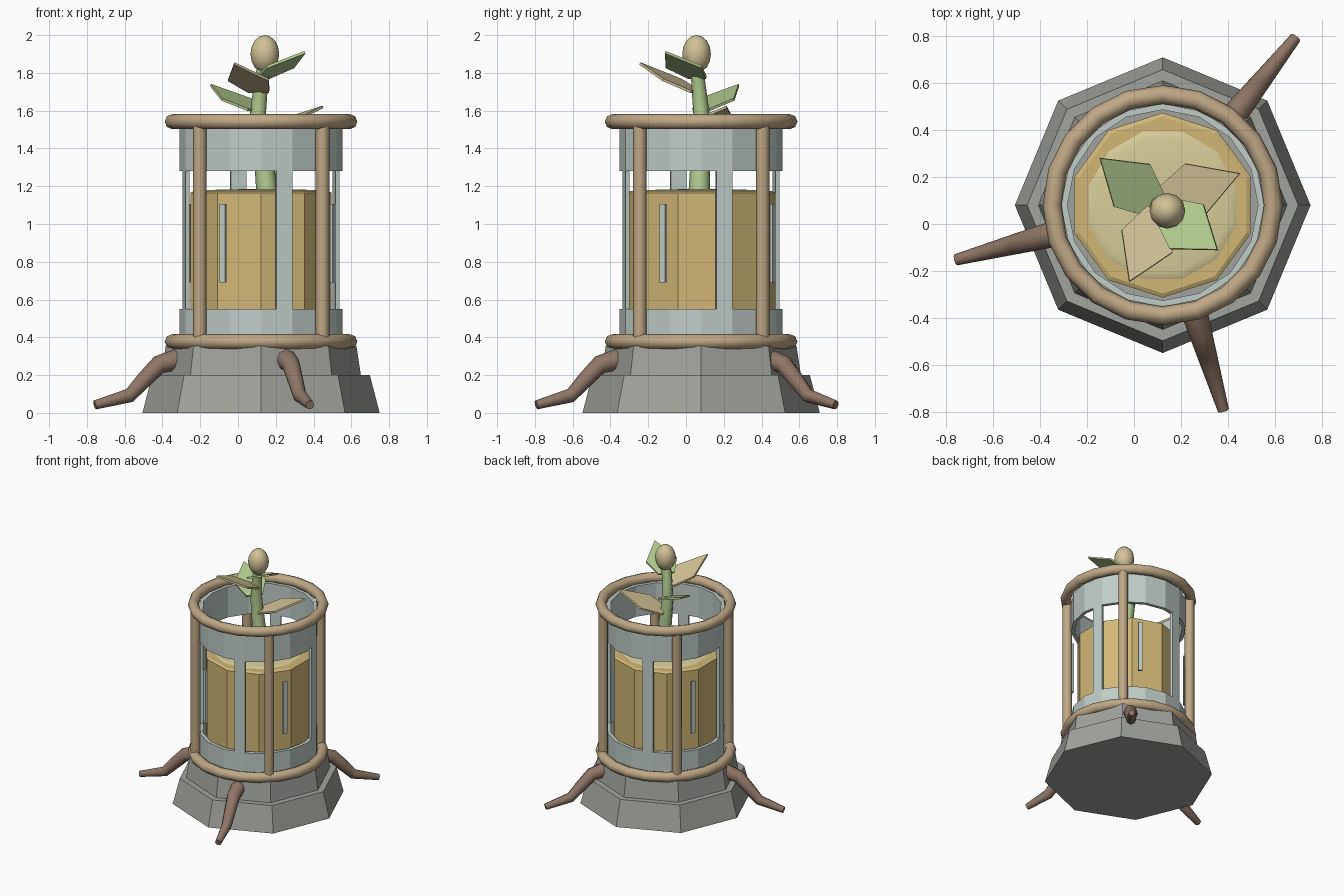
import bpy, bmesh, math
from mathutils import Vector

if "Cube" in bpy.data.objects:
    bpy.data.objects.remove(bpy.data.objects["Cube"])

CX, CY = 0.122, 0.08  # planter axis


def material(name, rgb):
    m = bpy.data.materials.new(name)
    m.use_nodes = True
    c = [(v / 255) ** 2.2 for v in rgb] + [1]
    m.diffuse_color = c
    m.node_tree.nodes["Principled BSDF"].inputs["Base Color"].default_value = c
    return m


STONE = material("grey stone", (160, 162, 156))
METAL = material("pale metal", (190, 204, 199))
WOOD = material("golden wood", (208, 182, 118))
SOIL = material("cream soil", (214, 203, 152))
FRAME = material("tan frame", (190, 166, 132))
ROOT = material("brown root", (142, 117, 102))
GREEN = material("leaf green", (176, 202, 142))
CREAM = material("cream petal", (208, 192, 148))


def polar(r, angle, z):
    return Vector((CX + r * math.cos(angle), CY + r * math.sin(angle), z))


def finish(name, bm, mat, smooth=None):
    bmesh.ops.recalc_face_normals(bm, faces=bm.faces)
    mesh = bpy.data.meshes.new(name)
    bm.to_mesh(mesh)
    bm.free()
    mesh.materials.append(mat)
    ob = bpy.data.objects.new(name, mesh)
    bpy.context.collection.objects.link(ob)
    if smooth:
        bpy.ops.object.select_all(action="DESELECT")
        ob.select_set(True)
        bpy.context.view_layer.objects.active = ob
        bpy.ops.object.shade_smooth_by_angle(angle=math.radians(smooth))
    return ob


def loft(bm, rings, closed=False, caps=True):
    """Skin a list of point rings."""
    loops = [[bm.verts.new(p) for p in ring] for ring in rings]
    pairs = list(zip(loops, loops[1:])) + ([(loops[-1], loops[0])] if closed else [])
    for a, b in pairs:
        for i in range(len(a)):
            j = (i + 1) % len(a)
            bm.faces.new((a[i], a[j], b[j], b[i]))
    if caps and not closed:
        bm.faces.new(loops[0])
        bm.faces.new(loops[-1])


def lathe(name, profile, sides, mat, turn=0.0, closed=False, smooth=None):
    bm = bmesh.new()
    loft(bm, [[polar(r, turn + math.tau * i / sides, z) for i in range(sides)]
              for r, z in profile], closed)
    return finish(name, bm, mat, smooth)


def tube(name, points, radii, mat, sides=8):
    """Tapered tube along a path."""
    bm = bmesh.new()
    pts = [Vector(p) for p in points]
    rings = []
    for i, p in enumerate(pts):
        d = (pts[min(i + 1, len(pts) - 1)] - pts[max(i - 1, 0)]).normalized()
        u = d.orthogonal() if abs(d.z) > 0.95 else d.cross(Vector((0, 0, 1)))
        u.normalize()
        v = d.cross(u)
        rings.append([p + radii[i] * (u * math.cos(a) + v * math.sin(a))
                      for a in (math.tau * k / sides for k in range(sides))])
    loft(bm, rings)
    return finish(name, bm, mat, 50)


def wall_strip(name, a, b, thick, z0, z1, mat):
    """Upright plate between two plan points, thickened inwards."""
    bm = bmesh.new()
    inward = (polar(0, 0, 0) - (a + b) / 2)
    inward.z = 0
    inward = inward.normalized() * thick
    plan = [a, b, b + inward, a + inward]
    loft(bm, [[Vector((p.x, p.y, z)) for p in plan] for z in (z0, z1)])
    return finish(name, bm, mat)


# Stepped octagonal base
lathe("base_lower", [(0.628, 0), (0.576, 0.2)], 8, STONE)
lathe("base_upper", [(0.53, 0.19), (0.505, 0.355)], 8, STONE)

# Inner pot and planting surface
lathe("inner_pot", [(0.393, 0.34), (0.393, 1.165), (0.375, 1.174)], 10, WOOD, math.pi / 2)
lathe("soil", [(0.347, 1.16), (0.335, 1.172), (0.29, 1.18), (0.2, 1.183), (0.05, 1.185)],
      12, SOIL, math.pi / 12, smooth=60)

# Metal shell: two bands joined by four half-face bars and four slim slats
OUT, INN = 0.432, 0.405
for name, z0, z1 in (("lower_band", 0.345, 0.55), ("upper_band", 1.28, 1.525)):
    lathe(name, [(OUT, z0), (OUT, z1), (INN, z1), (INN, z0)], 16, METAL, closed=True)
for k in range(4):
    q = k * math.pi / 2
    corner = polar(OUT, q + math.pi / 8, 0)
    middle = (polar(OUT, q, 0) + corner) / 2
    wall_strip(f"shell_bar_{k + 1}", middle, corner, 0.022, 0.54, 1.29, METAL)
    a = q - math.radians(28)
    wall_strip(f"shell_slat_{k + 1}", polar(0.438, a - 0.038, 0), polar(0.438, a + 0.038, 0),
               0.016, 0.69, 1.105, METAL)
    # Corner posts
    p = q + math.pi / 4
    tube(f"post_{k + 1}", [polar(0.46, p, 0.39), polar(0.46, p, 1.53)], [0.036] * 2, FRAME)

# Frame rings
for name, z in (("lower_ring", 0.377), ("upper_ring", 1.542)):
    section = [(0.47 + 0.04 * math.cos(t), z + 0.04 * math.sin(t))
               for t in (math.tau * i / 8 for i in range(8))]
    lathe(name, section, 20, FRAME, closed=True, smooth=60)

# Roots creeping down the base
ROOT_PATH = [(0.45, 0.285, 0.057), (0.56, 0.255, 0.05), (0.64, 0.175, 0.044),
             (0.72, 0.092, 0.038), (0.91, 0.042, 0.024)]
for k, a in enumerate((0.9, 3.4, 5.0)):
    tube(f"root_{k + 1}", [polar(r, a, z) for r, z, _ in ROOT_PATH],
         [w for _, _, w in ROOT_PATH], ROOT)

# Stem and bud
tube("stem", [(0.156, 0.07, 1.15), (0.135, 0.075, 1.35), (0.105, 0.082, 1.58),
              (0.122, 0.065, 1.75), (0.14, 0.056, 1.86)],
     [0.058, 0.05, 0.043, 0.037, 0.033], GREEN)
bm = bmesh.new()
bmesh.ops.create_uvsphere(bm, u_segments=12, v_segments=8, radius=1)
for v in bm.verts:
    v.co = Vector((0.142 + v.co.x * 0.076, 0.056 + v.co.y * 0.076, 1.9 + v.co.z * 0.1))
finish("bud", bm, CREAM, 60)


# Leaves: thin kites with a blunt base
def leaf(name, base, tip, mat):
    base, tip = Vector(base), Vector(tip)
    along = tip - base
    side = along.cross(Vector((0, 0, 1))).normalized()
    lift = side.cross(along).normalized() * 0.007
    plan = [base - side * 0.06, base + along * 0.42 - side * 0.118, tip,
            base + along * 0.42 + side * 0.118, base + side * 0.06]
    bm = bmesh.new()
    loft(bm, [[p + lift * s for p in plan] for s in (-1, 1)])
    finish(name, bm, mat)


leaf("leaf_low_right", (0.12, 0.095, 1.49), (0.45, 0.215, 1.62), CREAM)
leaf("leaf_low_left", (0.09, 0.08, 1.605), (-0.145, 0.28, 1.735), GREEN)
leaf("leaf_high_left", (0.11, 0.05, 1.70), (-0.02, -0.245, 1.85), CREAM)
leaf("leaf_high_right", (0.13, 0.06, 1.775), (0.355, -0.11, 1.91), GREEN)
